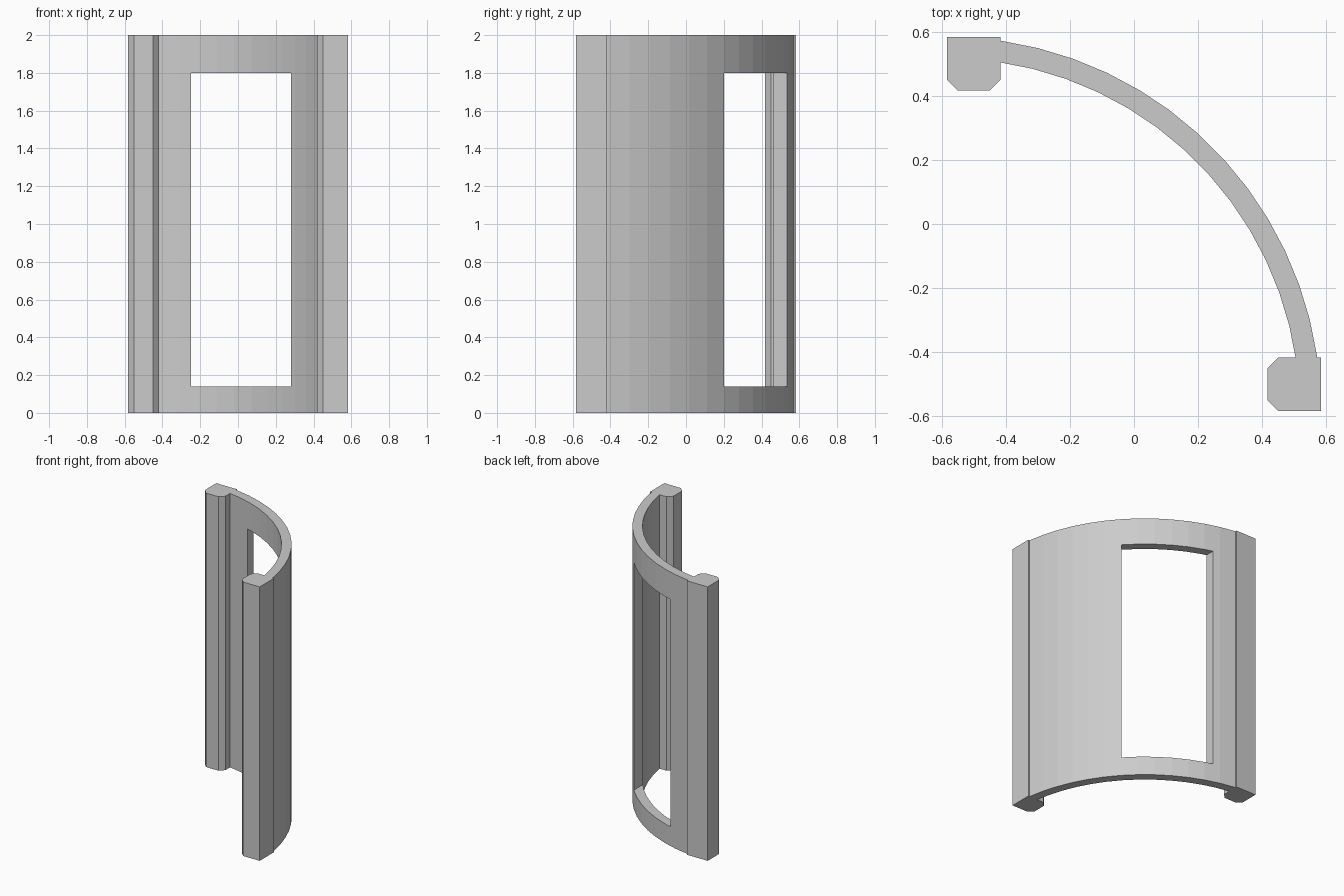
import bpy, bmesh
from math import cos, sin, radians

cube = bpy.data.objects.get("Cube")
if cube:
    bpy.data.objects.remove(cube, do_unlink=True)

HEIGHT = 2.0
HALF = 0.583          # half the plan width; the arc is centred on (-HALF, -HALF)
POST, CHAMFER = 0.166, 0.033
OUTER, INNER = 1.1667, 1.10

grey = bpy.data.materials.new("plain grey")
grey.use_nodes = True
colour = (0.6, 0.6, 0.6, 1)
grey.diffuse_color = colour
grey.node_tree.nodes["Principled BSDF"].inputs["Base Color"].default_value = colour


def prism(name, outline, z0, z1):
    """Extrude a plan outline from z0 to z1."""
    bm = bmesh.new()
    face = bm.faces.new([bm.verts.new((x, y, z0)) for x, y in outline])
    top = bmesh.ops.extrude_face_region(bm, geom=[face])["geom"]
    verts = [v for v in top if isinstance(v, bmesh.types.BMVert)]
    bmesh.ops.translate(bm, verts=verts, vec=(0, 0, z1 - z0))
    bmesh.ops.recalc_face_normals(bm, faces=bm.faces)
    mesh = bpy.data.meshes.new(name)
    bm.to_mesh(mesh)
    bm.free()
    mesh.materials.append(grey)
    obj = bpy.data.objects.new(name, mesh)
    bpy.context.collection.objects.link(obj)
    return obj


# Quarter-round wall, its ends buried in the posts
step = 90 / 16
angles = [radians(step * (i + 0.5)) for i in range(16)]


def arc(radius):
    return [(radius * cos(a) - HALF, radius * sin(a) - HALF) for a in angles]


wall = prism("curved_wall", arc(OUTER) + arc(INNER)[::-1], 0, HEIGHT)

# Window opening, cut straight through from front to back
left, right = -0.25, 0.28
cutter = prism("window_cutter", [(left, -0.2), (right, -0.2), (right, 1), (left, 1)], 0.14, 1.8)
cutter.hide_render = True
cut = wall.modifiers.new("window", "BOOLEAN")
cut.operation = "DIFFERENCE"
cut.solver = "EXACT"
cut.object = cutter
bpy.context.view_layer.objects.active = wall
bpy.ops.object.modifier_apply(modifier=cut.name)
bpy.data.objects.remove(cutter, do_unlink=True)

# End posts, chamfered on the inner side and mirrored across the diagonal
x0, x1 = -HALF, -HALF + POST
y0, y1 = HALF - POST, HALF
post = [(x0, y1), (x0, y0 + CHAMFER), (x0 + CHAMFER, y0),
        (x1 - CHAMFER, y0), (x1, y0 + CHAMFER), (x1, y1)]
prism("back_post", post, 0, HEIGHT)
prism("front_post", [(y, x) for x, y in post], 0, HEIGHT)
